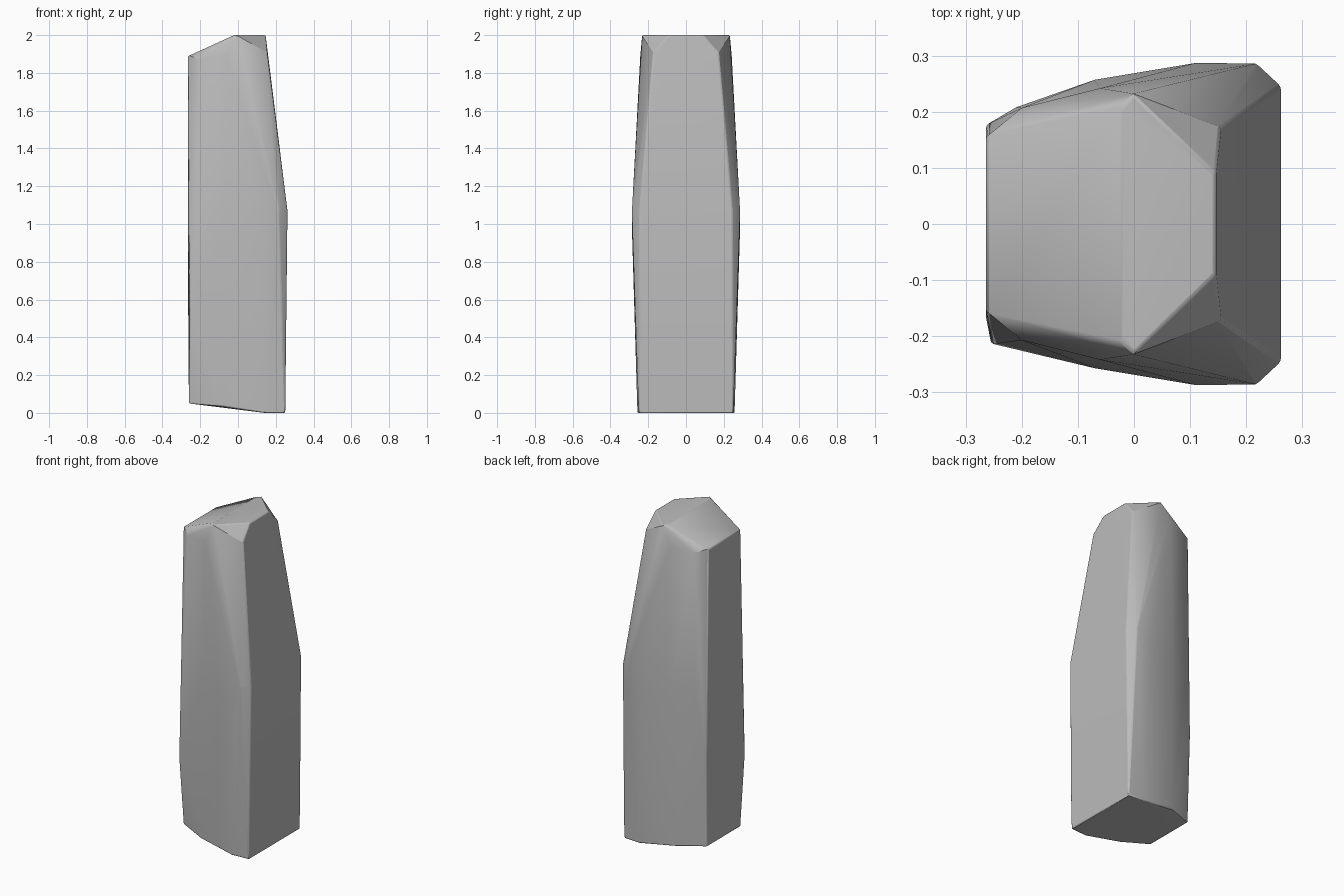
import bpy
import bmesh
import math

old = bpy.data.objects.get("Cube")
if old:
    bpy.data.objects.remove(old, do_unlink=True)

stone = bpy.data.materials.new("stone grey")
stone.use_nodes = True
GREY = (0.5, 0.5, 0.5, 1)
stone.diffuse_color = GREY
stone.node_tree.nodes["Principled BSDF"].inputs["Base Color"].default_value = GREY

# Half profiles (x, half width, height), mirrored to both sides
base = [(0.25, 0.25, 0), (0.14, 0.257, 0), (-0.08, 0.238, 0.035), (-0.26, 0.16, 0.05)]
waist = [(0.262, 0.245, 1.07), (0.218, 0.286, 1.07), (0.11, 0.287, 1.0),
         (-0.07, 0.257, 1.0), (-0.21, 0.208, 1.0), (-0.264, 0.165, 1.0)]
shoulder = [(0.155, 0.172, 1.91), (-0.06, 0.242, 1.89), (-0.2, 0.207, 1.87)]
crown = [(0.146, 0.09, 2), (0.0, 0.232, 2), (-0.02, 0.21, 2), (-0.264, 0.157, 1.89)]

bm = bmesh.new()
for x, y, z in base + waist + shoulder + crown:
    for side in (-1, 1):
        bm.verts.new((x, y * side, z))

# Uneven rear corners
bm.verts.new((-0.255, -0.213, 0.5))
bm.verts.new((-0.264, 0.176, 0.6))

# Wrap the profiles in one faceted skin
result = bmesh.ops.convex_hull(bm, input=bm.verts)
loose = [v for v in bm.verts if not v.link_faces]
bmesh.ops.delete(bm, geom=loose, context="VERTS")
bmesh.ops.dissolve_limit(bm, angle_limit=math.radians(0.5),
                         verts=bm.verts, edges=bm.edges)
bmesh.ops.recalc_face_normals(bm, faces=bm.faces)

mesh = bpy.data.meshes.new("standing_stone")
bm.to_mesh(mesh)
bm.free()
mesh.materials.append(stone)
rock = bpy.data.objects.new("standing_stone", mesh)
bpy.context.collection.objects.link(rock)

# Slightly worn edges
worn = rock.modifiers.new("worn edges", "BEVEL")
worn.width = 0.006
worn.segments = 2
worn.limit_method = "ANGLE"
worn.angle_limit = math.radians(35)

bpy.ops.object.select_all(action="DESELECT")
rock.select_set(True)
bpy.context.view_layer.objects.active = rock
bpy.ops.object.shade_smooth_by_angle(angle=math.radians(30))
